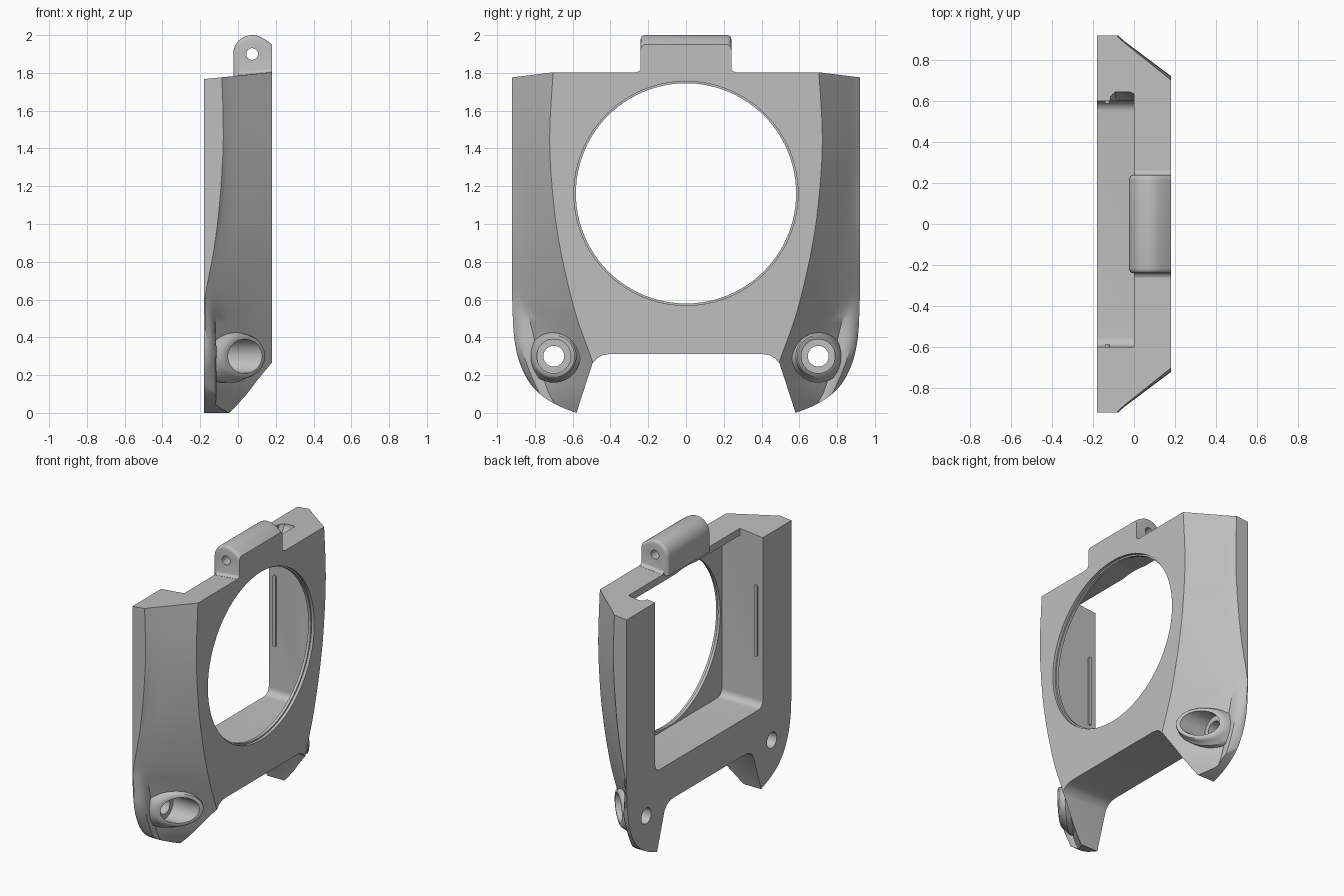
import bpy, bmesh
from math import sin, cos, pi, radians

cube = bpy.data.objects.get("Cube")
if cube:
    bpy.data.objects.remove(cube)

grey = bpy.data.materials.new("satin_grey")
grey.use_nodes = True
grey.diffuse_color = (0.52, 0.52, 0.52, 1)
grey.node_tree.nodes["Principled BSDF"].inputs["Base Color"].default_value = (0.52, 0.52, 0.52, 1)


def finish(bm, name):
    bmesh.ops.recalc_face_normals(bm, faces=bm.faces)
    mesh = bpy.data.meshes.new(name)
    bm.to_mesh(mesh)
    bm.free()
    mesh.materials.append(grey)
    ob = bpy.data.objects.new(name, mesh)
    bpy.context.collection.objects.link(ob)
    return ob


def loft(name, rings):
    """Closed solid through rings that have equal point counts."""
    bm = bmesh.new()
    rows = [[bm.verts.new(p) for p in ring] for ring in rings]
    n = len(rows[0])
    for a, b in zip(rows, rows[1:]):
        for i in range(n):
            j = (i + 1) % n
            bm.faces.new((a[i], a[j], b[j], b[i]))
    bm.faces.new(rows[0])
    bm.faces.new(rows[-1])
    return finish(bm, name)


def prism_x(name, outline, x0, x1):
    return loft(name, [[(x, y, z) for y, z in outline] for x in (x0, x1)])


def prism_y(name, outline, y0, y1):
    return loft(name, [[(x, y, z) for x, z in outline] for y in (y0, y1)])


def arc(cx, cy, r, a0, a1, n=8):
    return [(cx + r * cos(radians(a0 + (a1 - a0) * i / n)),
             cy + r * sin(radians(a0 + (a1 - a0) * i / n))) for i in range(n + 1)]


def circle(cx, cy, r, n=48):
    return arc(cx, cy, r, 0, 360, n)[:-1]


def both(half):
    """Mirror a half outline across the centre plane."""
    return half + [(-y, z) for y, z in reversed(half)]


def combine(target, tool, operation):
    mod = target.modifiers.new("cut", 'BOOLEAN')
    mod.object, mod.operation, mod.solver = tool, operation, 'EXACT'
    graph = bpy.context.evaluated_depsgraph_get()
    mesh = bpy.data.meshes.new_from_object(target.evaluated_get(graph))
    target.modifiers.clear()
    target.data = mesh
    bpy.data.objects.remove(tool)


def smooth_rows(rows, steps=4):
    """Catmull-Rom interpolation between table rows."""
    out = []
    for i in range(len(rows) - 1):
        p0, p1, p2, p3 = (rows[max(0, min(len(rows) - 1, i + k))] for k in (-1, 0, 1, 2))
        for s in range(steps):
            t = s / steps
            out.append([b + .5 * t * (c - a + t * (2*a - 5*b + 4*c - d + t * (3*(b - c) + d - a)))
                        for a, b, c, d in zip(p0, p1, p2, p3)])
    return out + [rows[-1]]


BACK, FACE = -0.18, 0.18

# Main plate with two legs and rounded outer corners
lower_corner = [(y, z) for z, y in smooth_rows(
    [(0.0, 0.58), (0.05, 0.70), (0.13, 0.805), (0.25, 0.875), (0.4, 0.91), (0.6, 0.92)])]
half = [(0.40, 0.312), (0.44, 0.306), (0.47, 0.29), (0.495, 0.262)] + lower_corner + [(0.92, 1.8)]
frame = prism_x("guard_frame", both(half), BACK, FACE)
for v in frame.data.vertices:
    if v.co.z > 1.7:
        v.co.z += 0.003 - 0.1 * (FACE - v.co.x)

# Hollowed bevels down both sides, ending in a rounded lip near the foot
# columns: height, face edge, valley x, valley y, outer x, outer y
bevel_rows = smooth_rows([
    (-0.05, 0.37, -0.12, 0.62, -0.178, 0.70),
    (0.10, 0.435, -0.12, 0.725, -0.178, 0.79),
    (0.30, 0.505, -0.12, 0.78, -0.178, 0.90),
    (0.48, 0.57, -0.12, 0.825, -0.178, 0.92),
    (0.62, 0.61, -0.12, 0.868, -0.175, 0.922),
    (0.85, 0.662, -0.11, 0.90, -0.132, 0.922),
    (1.10, 0.70, -0.08, 0.897, -0.10, 0.922),
    (1.45, 0.722, -0.05, 0.895, -0.08, 0.922),
    (1.85, 0.70, -0.05, 0.885, -0.09, 0.922)])
for side in (1, -1):
    rings = []
    for z, yf, xv, yv, xb, yb in bevel_rows:
        sec = [(0.4, yf), (FACE, yf)]
        for t in (0.25, 0.5, 0.75):
            dip = 0.04 * t * (1 - t) * max(0, 1 - z)
            sec.append((FACE + (xv - FACE) * t - dip, yf + (yv - yf) * t - dip))
        sec.append((xv, yv))
        bulge = 0.028 * max(0, min(1, (0.6 - z) / 0.25))
        for t in (0.25, 0.5, 0.75):
            out = bulge * sin(pi * t)
            sec.append((xv + (xb - xv) * t + out, yv + (yb - yv) * t + out * 0.6))
        sec += [(xb, yb), (xb, 1.2), (0.4, 1.2)]
        rings.append([(x, side * y, z) for x, y in sec])
    combine(frame, loft("bevel_cutter", rings), 'DIFFERENCE')

# Rear pocket: open at the top near the back, running deeper under a top lip
for top, depth in ((1.95, 0.0), (1.735, 0.14)):
    pocket = both([(0.6, top)] + arc(0.55, 0.62, 0.05, 0, -90))
    combine(frame, prism_x("pocket_cutter", pocket, -0.4, depth), 'DIFFERENCE')

# Small tapering notch in the top of one pocket wall
notch = [(0.0, 0.58), (0.0, 0.635), (-0.02, 0.645), (-0.09, 0.645), (-0.115, 0.62), (-0.118, 0.58)]
combine(frame, loft("notch_cutter", [[(x, 0.58 + (y - 0.58) * s, z) for x, y in notch]
                                     for z, s in ((1.69, 0.3), (1.76, 1), (1.95, 1))]), 'DIFFERENCE')

# Round window with a stepped rim
combine(frame, prism_x("window_cutter", circle(0, 1.162, 0.583, 96), -0.3, 0.3), 'DIFFERENCE')
combine(frame, prism_x("rim_cutter", circle(0, 1.162, 0.593, 96), 0.16, 0.3), 'DIFFERENCE')

# Hinge lug on top with rounded ends and flared base
lug_side = [(-0.025, 1.77), (FACE, 1.77), (FACE, 1.95), (0.15, 1.973)] + arc(0.075, 1.9, 0.1, 60, 180, 16)
lug = prism_y("hinge_lug", lug_side, -0.24, 0.24)
bm = bmesh.new()
bm.from_mesh(lug.data)
ends = [e for e in bm.edges if abs(e.verts[0].co.y - e.verts[1].co.y) < 0.01
        and min(v.co.x for v in e.verts) < FACE - 0.001 and max(v.co.z for v in e.verts) > 1.78]
bmesh.ops.bevel(bm, geom=ends, offset=0.022, segments=4, profile=0.5, affect='EDGES')
bm.to_mesh(lug.data)
bm.free()
combine(frame, lug, 'UNION')
flare = both([(0.262, 1.77), (0.262, 1.804), (0.25, 1.808), (0.242, 1.816), (0.238, 1.83)])
combine(frame, loft("lug_flare", [[(x, y, z - 0.1 * (FACE - x)) for y, z in flare]
                                  for x in (0.002, FACE)]), 'UNION')
combine(frame, prism_y("pin_cutter", circle(0.075, 1.9, 0.031, 32), -0.5, 0.5), 'DIFFERENCE')

# Slanted collars with counterbored bolt holes in the legs
BOLT_Y, BOLT_Z = 0.70, 0.30
for side in (1, -1):
    rings = []
    for r, lift in ((0.14, -0.3), (0.14, -0.07), (0.129, -0.05), (0.122, -0.03),
                    (0.118, -0.014), (0.111, -0.003), (0.10, 0.002), (0.08, 0.002)):
        rings.append([(max(-0.16 + lift * 0.02, 0.035 + lift - (y - BOLT_Y)), side * y, z)
                      for y, z in circle(BOLT_Y, BOLT_Z, r)])
    combine(frame, loft("bolt_collar", rings), 'UNION')
    for r, x0 in ((0.09, -0.08), (0.055, -0.4)):
        hole = circle(side * BOLT_Y, BOLT_Z, r)
        combine(frame, prism_x("bolt_cutter", hole, x0, 0.5), 'DIFFERENCE')

# Thin retaining ribs on the pocket walls
ribs = []
for side, name in ((1, "rib_back"), (-1, "rib_front")):
    outline = arc(-0.13, 1.41, 0.012, 0, 180) + arc(-0.13, 0.93, 0.012, 180, 360)
    ribs.append(prism_y(name, outline, side * 0.588, side * 0.605))

# Smooth shading with crisp edges
for ob in [frame] + ribs:
    bpy.ops.object.select_all(action='DESELECT')
    ob.select_set(True)
    bpy.context.view_layer.objects.active = ob
    bpy.ops.object.shade_smooth_by_angle(angle=radians(32))
